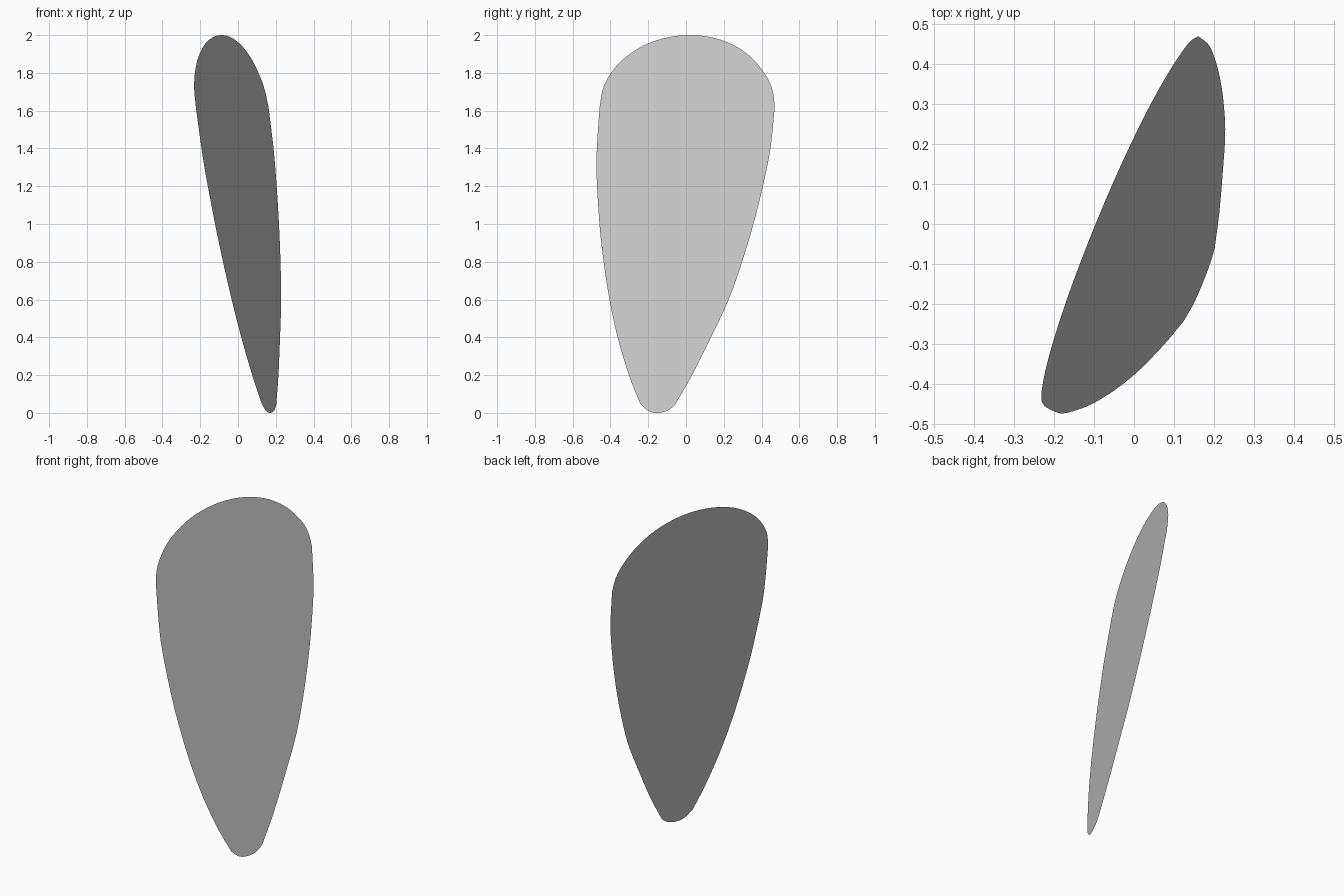
import bpy
from mathutils import Vector

if "Cube" in bpy.data.objects:
    bpy.data.objects.remove(bpy.data.objects["Cube"])

# Outline as four smooth runs in side view (y, z), clockwise from the foot
left_edge = [(-.243, .05), (-.302, .2), (-.362, .4), (-.405, .6), (-.436, .8),
             (-.458, 1.0), (-.474, 1.28), (-.469, 1.45), (-.457, 1.62)]
crown = [(-.457, 1.62), (-.44, 1.715), (-.40, 1.795), (-.33, 1.875), (-.22, 1.947),
         (-.1, 1.987), (.02, 2.0), (.14, 1.987), (.26, 1.943), (.36, 1.868),
         (.43, 1.775), (.46, 1.70), (.47, 1.62)]
right_edge = [(.47, 1.62), (.447, 1.4), (.407, 1.2), (.357, 1.0), (.297, .8),
              (.226, .6), (.132, .4), (.032, .2), (-.06, .04)]
foot = [(-.06, .04), (-.098, .012), (-.15, 0), (-.2, .01), (-.243, .05)]


def smooth(points, steps=6):
    """Catmull-Rom curve through the points, last point left out."""
    p = [Vector(q) for q in points]
    p = [2 * p[0] - p[1]] + p + [2 * p[-1] - p[-2]]
    out = []
    for a, b, c, d in zip(p, p[1:], p[2:], p[3:]):
        for i in range(steps):
            t = i / steps
            out.append(.5 * (2 * b + (c - a) * t + (2 * a - 5 * b + 4 * c - d) * t * t
                             + (3 * b - a - 3 * c + d) * t ** 3))
    return out


# Flat blade: the outline laid onto one tilted plane
outline = [q for run in (left_edge, crown, right_edge, foot) for q in smooth(run)]
verts = [(.2337 + .415 * y - .165 * z, y, max(z, 0)) for y, z in reversed(outline)]
mesh = bpy.data.meshes.new("blade")
mesh.from_pydata(verts, [], [range(len(verts))])
blade = bpy.data.objects.new("blade", mesh)
bpy.context.collection.objects.link(blade)
